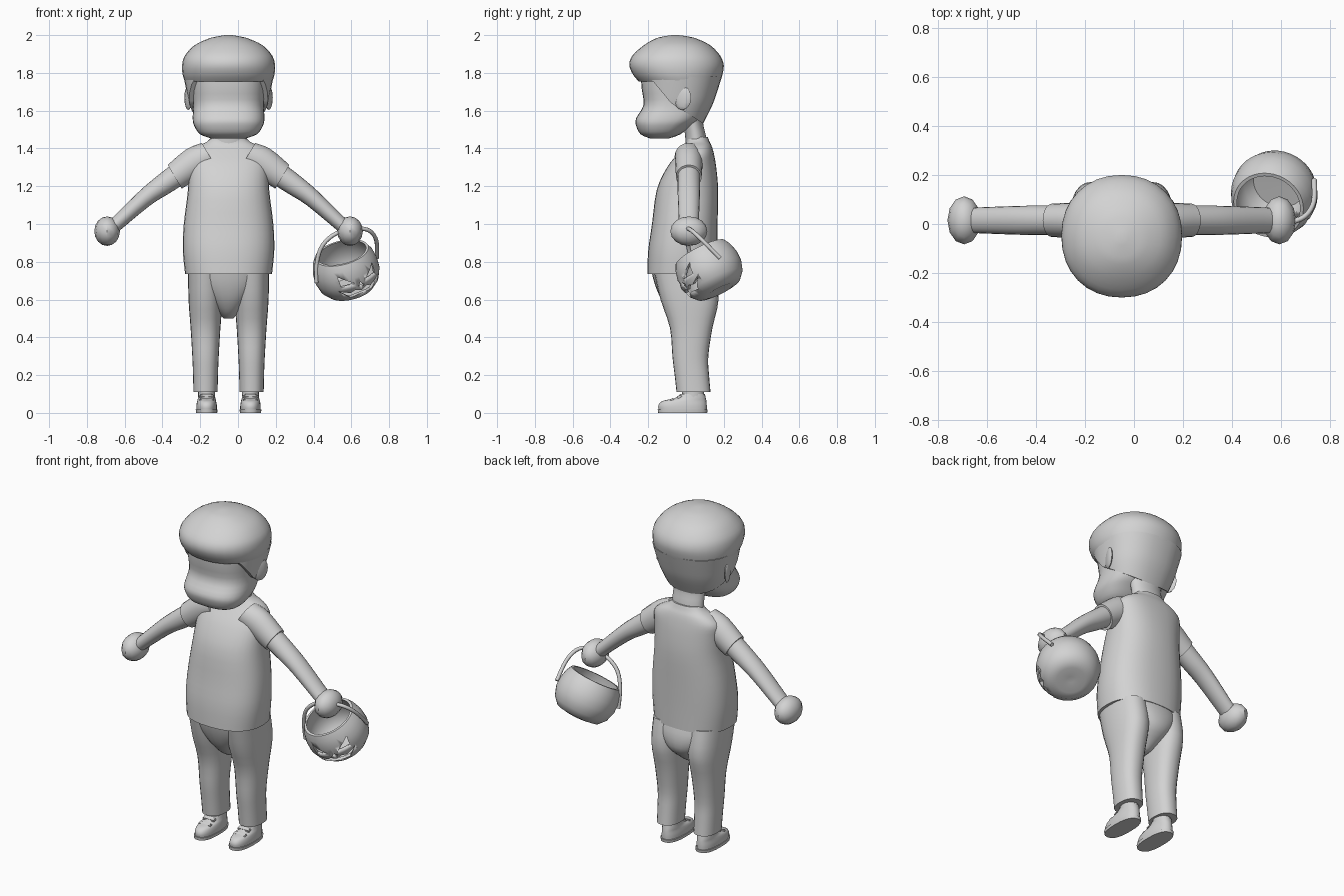
import bpy, bmesh, math
from mathutils import Vector, Matrix

if "Cube" in bpy.data.objects:
    bpy.data.objects.remove(bpy.data.objects["Cube"])

CX = -0.05  # centre line of the figure
grey = bpy.data.materials.new("plain_grey")
grey.diffuse_color = (0.65, 0.65, 0.65, 1)
grey.use_nodes = True
grey.node_tree.nodes["Principled BSDF"].inputs["Base Color"].default_value = grey.diffuse_color


def finish(name, bm, angle=40):
    bmesh.ops.recalc_face_normals(bm, faces=bm.faces)
    me = bpy.data.meshes.new(name)
    bm.to_mesh(me)
    bm.free()
    ob = bpy.data.objects.new(name, me)
    bpy.context.collection.objects.link(ob)
    me.materials.append(grey)
    bpy.ops.object.select_all(action='DESELECT')
    ob.select_set(True)
    bpy.context.view_layer.objects.active = ob
    bpy.ops.object.shade_smooth_by_angle(angle=math.radians(angle))
    return ob


def smooth_rows(rows, steps=3):
    """Catmull-Rom interpolation of rows of numbers."""
    out = []
    n = len(rows)
    for i in range(n - 1):
        a, b, c, d = rows[max(i - 1, 0)], rows[i], rows[i + 1], rows[min(i + 2, n - 1)]
        for s in range(steps):
            t = s / steps
            out.append([0.5 * (2 * q + (r - p) * t + (2 * p - 5 * q + 4 * r - w) * t * t
                               + (3 * q - p - 3 * r + w) * t ** 3)
                        for p, q, r, w in zip(a, b, c, d)])
    return out + [list(rows[-1])]


def skin(bm, rings):
    loops = [[bm.verts.new(co) for co in ring] for ring in rings]
    for a, b in zip(loops, loops[1:]):
        for i in range(len(a)):
            j = (i + 1) % len(a)
            bm.faces.new((a[i], a[j], b[j], b[i]))
    bm.faces.new(loops[0])
    bm.faces.new(loops[-1])


def sup(v, p):
    return math.copysign(abs(v) ** (2 / p), v)


def loft(rows, cx=CX, p=2.4, seg=32):
    """Upright body of rounded sections; rows are z, y front, y back, half width."""
    rings = []
    for z, yf, yb, hx in smooth_rows(rows):
        ring = []
        for i in range(seg):
            a = 2 * math.pi * i / seg
            ring.append((cx + hx * sup(math.cos(a), p),
                         (yf + yb) / 2 + (yb - yf) / 2 * sup(math.sin(a), p), z))
        rings.append(ring)
    bm = bmesh.new()
    skin(bm, rings)
    return bm


def limb(rows, side, seg=20):
    """Sideways tube; rows are x from centre line, z, in-plane radius, y radius."""
    pts = smooth_rows(rows)
    rings = []
    d = Vector((rows[-1][0] - rows[0][0], 0, rows[-1][1] - rows[0][1])).normalized()
    up = Vector((-d.z, 0, d.x))
    for x, z, r, ry in pts:
        ring = []
        for i in range(seg):
            a = 2 * math.pi * i / seg
            v = Vector((x, 0.015, z)) + up * r * math.cos(a) + Vector((0, ry, 0)) * math.sin(a)
            ring.append((CX + side * v.x, v.y, v.z))
        rings.append(ring)
    bm = bmesh.new()
    skin(bm, rings)
    return bm


def ball(center, size, rot=0, u=16, v=10):
    bm = bmesh.new()
    m = (Matrix.Translation(center) @ Matrix.Rotation(rot, 4, 'Z')
         @ Matrix.Diagonal((*size, 1)))
    bmesh.ops.create_uvsphere(bm, u_segments=u, v_segments=v, radius=1, matrix=m)
    return bm


# Shirt and neck
finish("shirt", loft([(.735, -.205, .165, .23), (.86, -.2, .165, .242), (1.0, -.18, .167, .237),
                      (1.18, -.155, .17, .215), (1.3, -.1, .16, .212), (1.37, -.045, .148, .208),
                      (1.41, -.01, .137, .165), (1.435, 0, .125, .115), (1.46, .0, .115, .09)]))
finish("neck", loft([(1.4, 0, .115, .1), (1.47, -.005, .105, .098), (1.54, -.015, .09, .1),
                     (1.62, -.02, .1, .11)], p=2))

# Head
finish("face", loft([(1.453, -.19, -.09, .09), (1.475, -.24, -.03, .15), (1.52, -.264, .03, .182),
                     (1.56, -.264, .08, .19), (1.63, -.225, .12, .187), (1.72, -.235, .15, .195),
                     (1.8, -.24, .16, .2)], p=2.6))
finish("hair_cap", loft([(1.755, -.25, .182, .232), (1.79, -.28, .193, .243), (1.84, -.3, .2, .246),
                         (1.89, -.285, .182, .232), (1.945, -.225, .13, .182),
                         (1.98, -.165, .06, .11), (1.993, -.12, .01, .06), (2.0, -.075, -.04, .015)],
                        p=2.15))
bm = loft([(1.49, -.2, .07, .15), (1.54, -.21, .095, .175), (1.63, -.23, .14, .206),
           (1.7, -.24, .165, .222), (1.78, -.25, .19, .238)], p=2.3)
for co, no in (((0, -.112, 1.68), (0, .77, .64)), ((0, 0, 1.59), (0, .54, .84))):
    geom = bm.verts[:] + bm.edges[:] + bm.faces[:]
    cut = bmesh.ops.bisect_plane(bm, geom=geom, plane_co=co, plane_no=no, clear_inner=True)
    edges = [e for e in cut["geom_cut"] if isinstance(e, bmesh.types.BMEdge)]
    bmesh.ops.holes_fill(bm, edges=edges)
finish("hair_back", bm)

# Pelvis part of the trousers
finish("trouser_seat", loft([(.5, -.03, .05, .025), (.535, -.08, .1, .06), (.6, -.13, .165, .125),
                             (.68, -.165, .175, .195), (.76, -.185, .155, .217)], p=2.2))

for side, label in ((-1, "right"), (1, "left")):
    # Ear
    finish(label + "_ear", ball((CX + side * .213, -.02, 1.668), (.013, .05, .064),
                                side * -.35, 10, 8), 30)
    # Sleeve, arm and hand
    finish(label + "_sleeve", limb([(.1, 1.36, .08, .075), (.18, 1.325, .083, .073),
                                    (.285, 1.25, .073, .068)], side))
    finish(label + "_arm", limb([(.25, 1.275, .062, .06), (.35, 1.205, .056, .06),
                                 (.445, 1.135, .047, .058), (.6, .995, .038, .052),
                                 (.63, .97, .038, .05)], side))
    finish(label + "_hand", ball((CX + side * .643, .015, .962), (.068, .098, .078), 0, 12, 8))
    # Trouser leg, sock, shoe
    cx = CX + side * .122
    finish(label + "_trouser_leg", loft([(.11, -.05, .13, .064), (.2, -.06, .122, .066),
                                         (.3, -.072, .118, .07), (.45, -.085, .14, .079),
                                         (.6, -.135, .172, .09), (.75, -.17, .15, .092)], cx, 2.3, 24))
    sx = CX + side * .116
    finish(label + "_sock", loft([(.05, -.02, .095, .044), (.13, -.02, .095, .046)], sx, 2, 16))
    finish(label + "_sole", loft([(0, -.148, .112, .056), (.018, -.15, .115, .058)], sx, 2.5, 24))
    finish(label + "_shoe", loft([(.016, -.145, .11, .054), (.04, -.146, .11, .054),
                                  (.063, -.125, .108, .05), (.078, -.06, .105, .046),
                                  (.1, -.03, .1, .043)], sx, 2.3, 24))
    for y, z in ((-.075, .068), (-.035, .085)):
        bm = bmesh.new()
        bmesh.ops.create_cube(bm, size=1, matrix=Matrix.Translation((sx, y, z))
                              @ Matrix.Rotation(-.4, 4, 'X').inverted()
                              @ Matrix.Diagonal((.078, .026, .014, 1)))
        bmesh.ops.bevel(bm, geom=bm.edges[:], offset=.004, segments=2, affect='EDGES')
        finish(label + "_shoe_strap", bm)

# Tilted lantern bucket: local axes are right, face direction and up
centre = Vector((.573, .125, .752))
up = Vector((-.22, -.44, .87)).normalized()
face = Vector((.44, -.82, -.38))
face = (face - up * face.dot(up)).normalized()
right = up.cross(face)
profile = [(.02, -.115), (.08, -.122), (.125, -.112), (.158, -.075), (.176, -.02), (.175, .03),
           (.163, .078), (.146, .11), (.132, .11), (.148, .075), (.16, .03), (.16, -.02),
           (.143, -.068), (.11, -.098), (.02, -.1)]
rings = []
for r, h in profile:
    ring = []
    for i in range(40):
        a = 2 * math.pi * i / 40
        ring.append(centre + up * h + (right * math.cos(a) + face * math.sin(a)) * r)
    rings.append(ring)
bm = bmesh.new()
skin(bm, rings)
bucket = finish("lantern_bucket", bm)

# Cut-out eyes, nose and mouth
eye = [(-.105, .055), (-.03, .0), (-.1, -.005)]
shapes = [eye, [(-x, y) for x, y in eye], [(0, -.002), (-.016, -.026), (.016, -.026)],
          [(-.115, -.03), (-.06, -.052), (-.035, -.04), (0, -.055), (.035, -.04), (.06, -.052),
           (.115, -.03), (.06, -.085), (.02, -.075), (-.02, -.075), (-.06, -.085)]]
bm = bmesh.new()
for shape in shapes:
    skin(bm, [[centre + right * x + up * y + face * d for x, y in shape] for d in (.07, .25)])
cutter = finish("face_cutter", bm)
cutter.hide_render = True
cutter.hide_set(True)
mod = bucket.modifiers.new("cut_face", 'BOOLEAN')
mod.operation = 'DIFFERENCE'
mod.object = cutter
mod.solver = 'EXACT'

# Bucket handle
path = [(.415, .05, .69), (.418, .03, .8), (.45, .01, .89), (.52, .005, .95), (.62, .005, .975),
        (.695, .03, .965), (.733, .09, .91), (.735, .18, .82)]
curve = bpy.data.curves.new("bucket_handle", 'CURVE')
curve.dimensions = '3D'
curve.bevel_depth = .011
curve.bevel_resolution = 2
curve.use_fill_caps = True
pts = smooth_rows(path, 4)
spline = curve.splines.new('POLY')
spline.points.add(len(pts) - 1)
for pt, co in zip(spline.points, pts):
    pt.co = (*co, 1)
curve.materials.append(grey)
bpy.context.collection.objects.link(bpy.data.objects.new("bucket_handle", curve))
